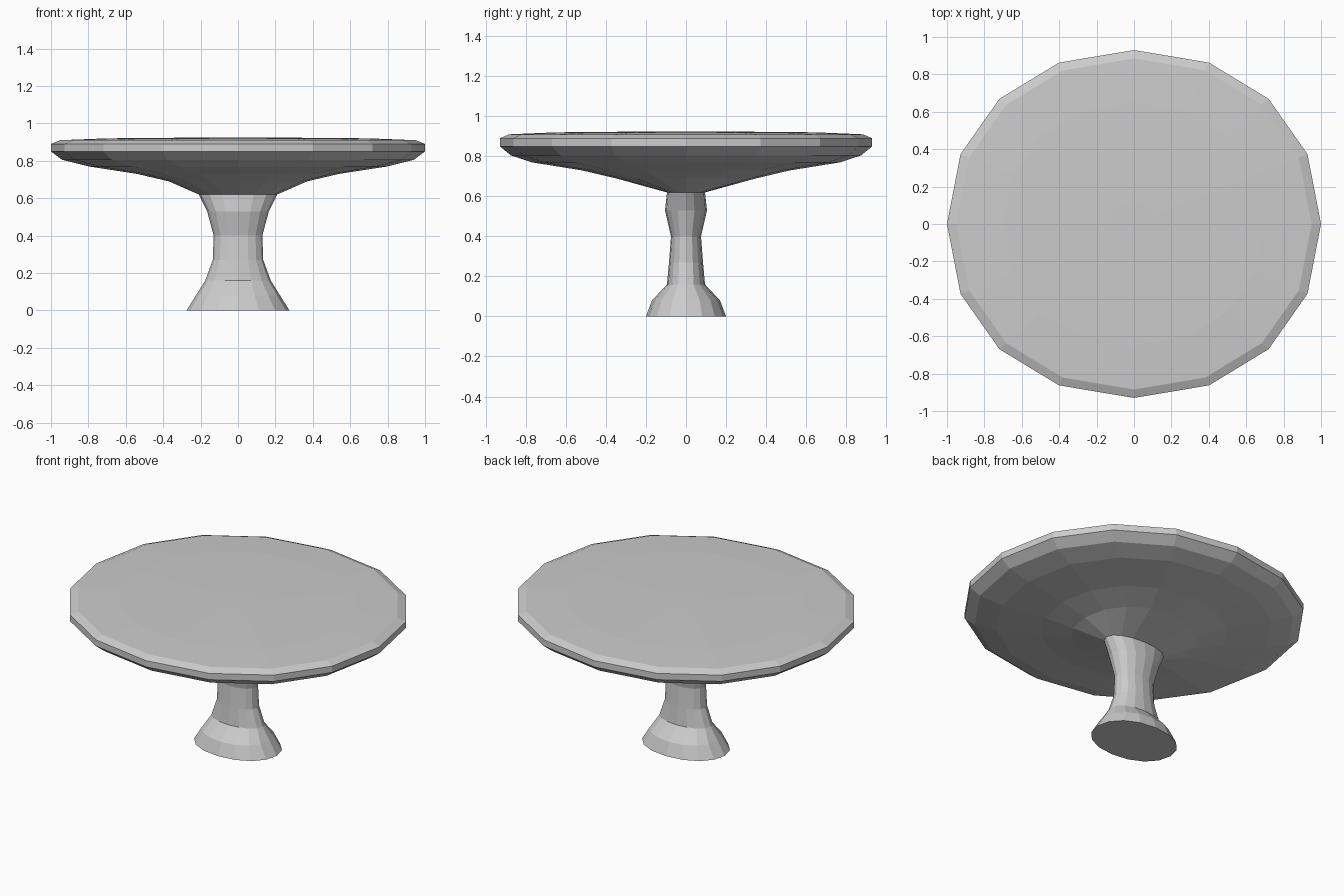
import bpy, bmesh
from math import cos, sin, pi, copysign

cube = bpy.data.objects.get("Cube")
if cube:
    bpy.data.objects.remove(cube)

SIDES = 16
grey = bpy.data.materials.new("light grey")
grey.use_nodes = True
colour = (0.6, 0.6, 0.6, 1)
grey.diffuse_color = colour
grey.node_tree.nodes["Principled BSDF"].inputs["Base Color"].default_value = colour


def rounded(v):
    """Slightly squared-off ellipse coordinate."""
    return copysign(abs(v) ** 0.95, v) if abs(v) > 1e-6 else 0


def loft(name, rings):
    """Closed faceted body through elliptical rings (z, half width, half depth)."""
    bm = bmesh.new()
    loops = []
    for z, rx, ry in rings:
        angles = [2 * pi * i / SIDES for i in range(SIDES)]
        loops.append([bm.verts.new((rx * rounded(cos(a)), ry * rounded(sin(a)), z))
                      for a in angles])
    for low, high in zip(loops, loops[1:]):
        for i in range(SIDES):
            j = (i + 1) % SIDES
            bm.faces.new((low[i], low[j], high[j], high[i]))
    bm.faces.new(loops[0][::-1])
    bm.faces.new(loops[-1])
    bmesh.ops.recalc_face_normals(bm, faces=bm.faces)
    mesh = bpy.data.meshes.new(name)
    bm.to_mesh(mesh)
    bm.free()
    mesh.materials.append(grey)
    obj = bpy.data.objects.new(name, mesh)
    bpy.context.collection.objects.link(obj)
    return obj


# Flared foot and waisted stem
loft("pedestal", [
    (0, 0.275, 0.2), (0.08, 0.225, 0.17), (0.16, 0.175, 0.095),
    (0.27, 0.135, 0.085), (0.4, 0.13, 0.075), (0.53, 0.165, 0.105),
    (0.62, 0.21, 0.095),
])

# Wide top with a dished underside and rounded rim
loft("table_top", [
    (0.62, 0.21, 0.095), (0.69, 0.37, 0.35), (0.73, 0.54, 0.52),
    (0.77, 0.8, 0.77), (0.805, 0.94, 0.875), (0.85, 1, 0.93),
    (0.89, 1, 0.93), (0.91, 0.95, 0.885), (0.92, 0.7, 0.65),
    (0.925, 0.13, 0.12),
])
